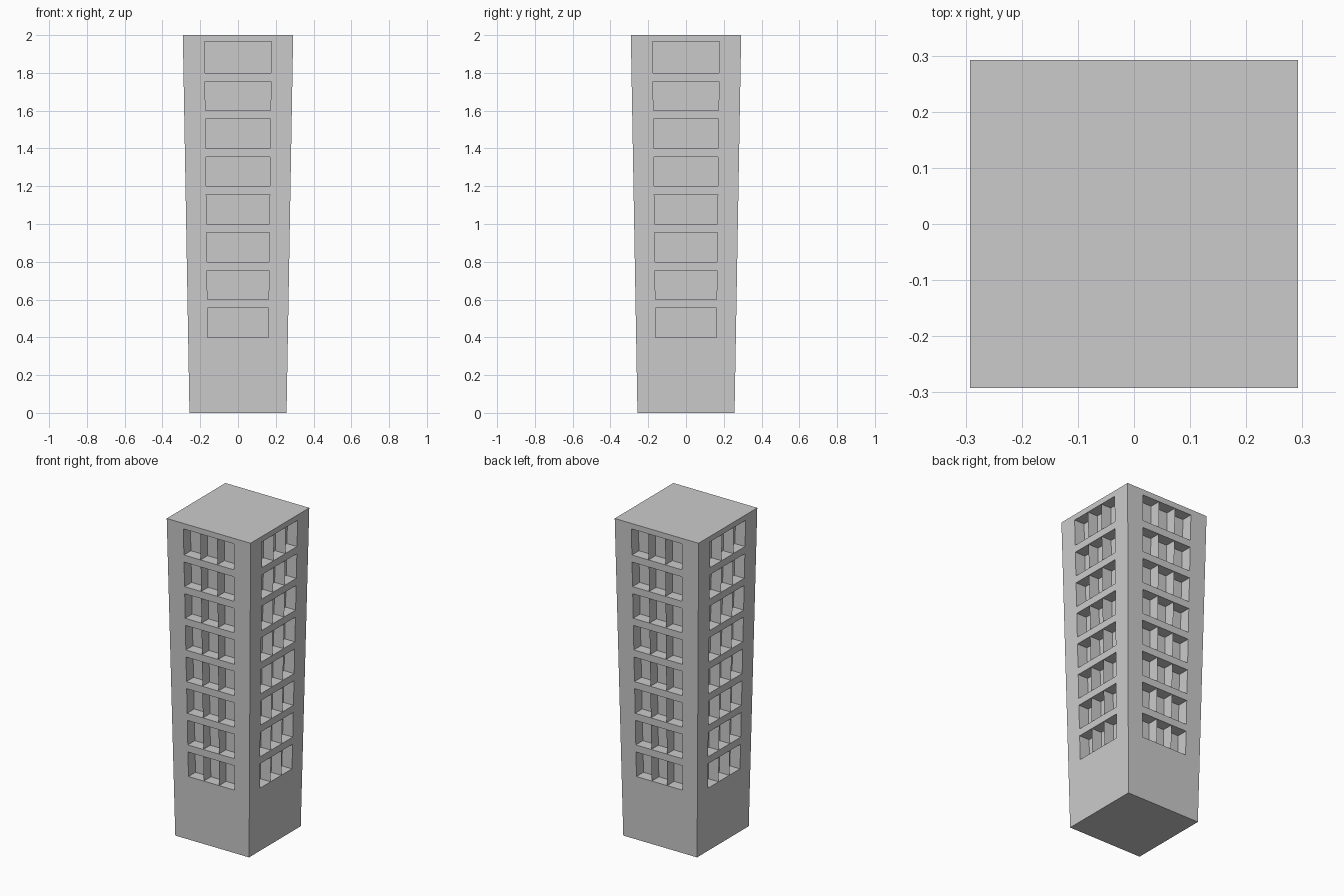
import bpy, bmesh
from mathutils import Matrix, Vector
from math import pi

if "Cube" in bpy.data.objects:
    bpy.data.objects.remove(bpy.data.objects["Cube"])

H, BASE, TOP = 2.0, 0.257, 0.292
DEPTH = 0.07


def half(z):
    return BASE + (TOP - BASE) * z / H


def win(z):
    return 0.156 + 0.0105 * z


def make(name, quads):
    bm = bmesh.new()
    for q in quads:
        bm.faces.new([bm.verts.new(p) for p in q])
    bmesh.ops.remove_doubles(bm, verts=bm.verts, dist=1e-5)
    me = bpy.data.meshes.new(name)
    bm.to_mesh(me)
    bm.free()
    ob = bpy.data.objects.new(name, me)
    bpy.context.collection.objects.link(ob)


rows = [(0.4 + 0.2 * i, 0.555 + 0.2 * i) for i in range(7)] + [(1.8, 1.965)]
levels = [0.0] + [z for r in rows for z in r] + [H]
walls, fins = [], []

for side in range(4):
    rot = Matrix.Rotation(side * pi / 2, 3, 'Z')

    # point on the leaning wall: s is the sideways position, d the inset depth
    def P(s, z, d=0.0):
        return rot @ Vector((s, -half(z) + d, z))

    for i in range(len(levels) - 1):
        a, b = levels[i], levels[i + 1]
        wa, wb, ha, hb = win(a), win(b), half(a), half(b)
        # wall strips beside the windows
        walls.append([P(-ha, a), P(-wa, a), P(-wb, b), P(-hb, b)])
        walls.append([P(wa, a), P(ha, a), P(hb, b), P(wb, b)])
        if i % 2 == 0:
            walls.append([P(-wa, a), P(wa, a), P(wb, b), P(-wb, b)])
            continue
        # window recess: back, sill, lintel, jambs
        D = DEPTH
        walls.append([P(-wa, a, D), P(wa, a, D), P(wb, b, D), P(-wb, b, D)])
        walls.append([P(-wa, a), P(wa, a), P(wa, a, D), P(-wa, a, D)])
        walls.append([P(-wb, b, D), P(wb, b, D), P(wb, b), P(-wb, b)])
        walls.append([P(-wa, a), P(-wa, a, D), P(-wb, b, D), P(-wb, b)])
        walls.append([P(wa, a, D), P(wa, a), P(wb, b), P(wb, b, D)])
        # two thin upright fins dividing each recess
        for k in (-1 / 3, 1 / 3):
            fins.append([P(wa * k, a), P(wa * k, a, D),
                         P(wb * k, b, D), P(wb * k, b)])

# roof and underside
for z, order in ((0.0, -1), (H, 1)):
    h = half(z)
    walls.append([(-h, -h, z), (h, -h, z), (h, h, z), (-h, h, z)][::order])

make("tower", walls)
make("window_fins", fins)
